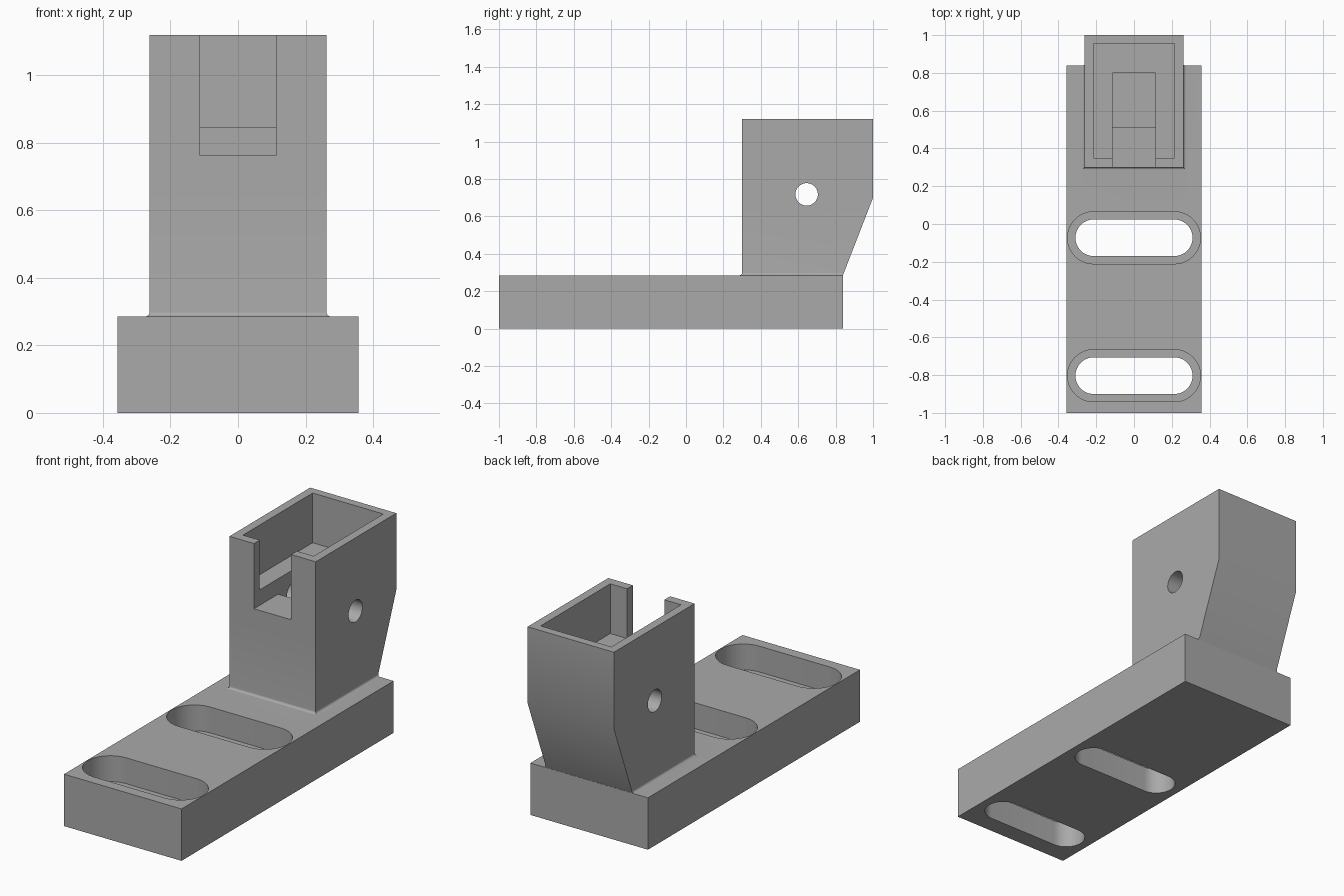
import bpy, bmesh, math

if "Cube" in bpy.data.objects:
    bpy.data.objects.remove(bpy.data.objects["Cube"])

grey = bpy.data.materials.new("light_grey")
grey.diffuse_color = (0.4, 0.4, 0.4, 1)
grey.use_nodes = True
grey.node_tree.nodes["Principled BSDF"].inputs["Base Color"].default_value = grey.diffuse_color


def stack(name, loops):
    """Solid skinned through a stack of matching closed loops, capped at both ends."""
    bm = bmesh.new()
    rings = [[bm.verts.new(p) for p in loop] for loop in loops]
    n = len(rings[0])
    for a, b in zip(rings, rings[1:]):
        for i in range(n):
            j = (i + 1) % n
            bm.faces.new((a[i], a[j], b[j], b[i]))
    bm.faces.new(rings[0][::-1])
    bm.faces.new(rings[-1])
    bmesh.ops.recalc_face_normals(bm, faces=bm.faces)
    mesh = bpy.data.meshes.new(name)
    bm.to_mesh(mesh)
    bm.free()
    mesh.materials.append(grey)
    ob = bpy.data.objects.new(name, mesh)
    bpy.context.collection.objects.link(ob)
    return ob


def rect(hx, y0, y1, z):
    return [(-hx, y0, z), (hx, y0, z), (hx, y1, z), (-hx, y1, z)]


def box(name, hx, y0, y1, z0, z1):
    return stack(name, [rect(hx, y0, y1, z0), rect(hx, y0, y1, z1)])


def slot(name, hx, r, y, z0, z1, n=24):
    """Vertical prism with rounded ends."""
    pts = []
    for side in (1, -1):
        for i in range(n + 1):
            a = math.pi * i / n - math.pi / 2
            pts.append((side * (hx - r + r * math.cos(a)), y + side * r * math.sin(a)))
    return stack(name, [[(px, py, z) for px, py in pts] for z in (z0, z1)])


def boolean(target, tool, operation):
    mod = target.modifiers.new(operation, 'BOOLEAN')
    mod.operation, mod.solver, mod.object = operation, 'EXACT', tool
    bpy.context.view_layer.objects.active = target
    bpy.ops.object.modifier_apply(modifier=mod.name)
    bpy.data.objects.remove(tool)


BASE_TOP, TOP = 0.285, 1.12

# Base block
bracket = box("bracket", 0.357, -1, 0.84, 0, BASE_TOP)

# Tower with a small concave fillet at its foot and a sloping back
R = 0.014
levels = [(0.2, R, 0.82)]
for i in range(7):
    a = math.pi / 2 * i / 6
    z = BASE_TOP + R * (1 - math.cos(a))
    levels.append((z, R * (1 - math.sin(a)), 0.839 + (z - BASE_TOP) * 0.161 / 0.415))
levels += [(0.70, 0, 1), (TOP, 0, 1)]
tower = stack("tower", [rect(0.262 + o, 0.30 - o, back, z) for z, o, back in levels])
boolean(bracket, tower, 'UNION')

# Open cavity, front notch and the deeper pocket behind it
boolean(bracket, box("cavity", 0.215, 0.35, 0.955, 0.847, 1.3), 'DIFFERENCE')
boolean(bracket, box("notch", 0.113, 0.2, 0.80, 0.762, 1.3), 'DIFFERENCE')
boolean(bracket, box("pocket", 0.113, 0.51, 0.80, 0.575, 1.3), 'DIFFERENCE')

# Cross hole through both tower sides
circle = [(0.645 + 0.06 * math.cos(a), 0.718 + 0.06 * math.sin(a))
          for a in (2 * math.pi * i / 48 for i in range(48))]
boolean(bracket, stack("pin_hole", [[(x, y, z) for y, z in circle] for x in (-0.5, 0.5)]),
        'DIFFERENCE')

# Counterbored mounting slots
for y in (-0.803, -0.073):
    boolean(bracket, slot("through_slot", 0.31, 0.097, y, -0.1, 0.4), 'DIFFERENCE')
    boolean(bracket, slot("counterbore", 0.352, 0.138, y, 0.143, 0.4), 'DIFFERENCE')

bpy.ops.object.select_all(action='DESELECT')
bracket.select_set(True)
bpy.context.view_layer.objects.active = bracket
bpy.ops.object.shade_smooth_by_angle(angle=math.radians(30))
